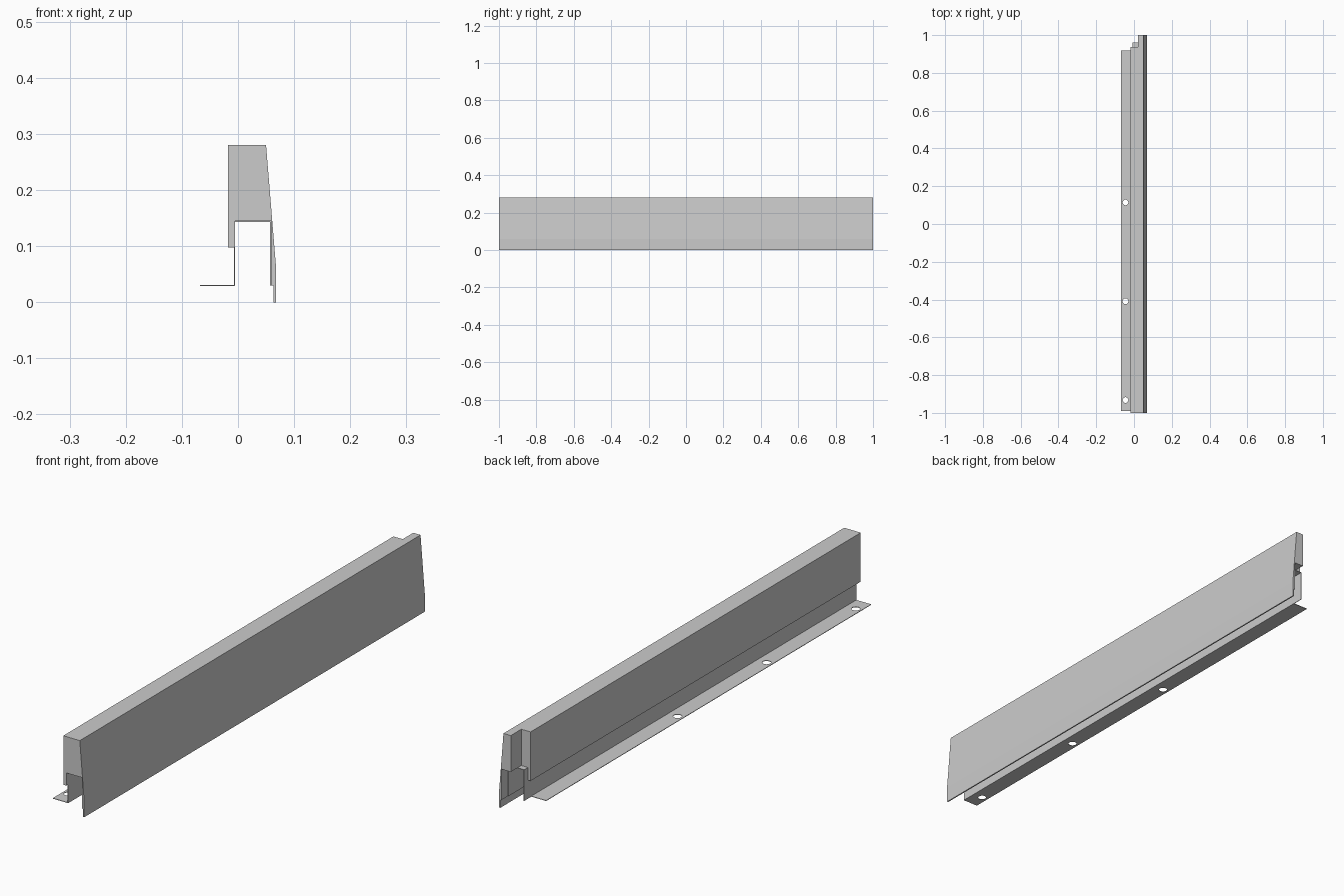
import bpy, bmesh

if "Cube" in bpy.data.objects:
    bpy.data.objects.remove(bpy.data.objects["Cube"])


def prism(name, profile, y0, y1):
    """Extrude an x-z outline along y."""
    bm = bmesh.new()
    face = bm.faces.new([bm.verts.new((x, y0, z)) for x, z in profile])
    ext = bmesh.ops.extrude_face_region(bm, geom=[face])
    for v in ext["geom"]:
        if isinstance(v, bmesh.types.BMVert):
            v.co.y = y1
    bmesh.ops.recalc_face_normals(bm, faces=bm.faces)
    mesh = bpy.data.meshes.new(name)
    bm.to_mesh(mesh)
    bm.free()
    obj = bpy.data.objects.new(name, mesh)
    bpy.context.collection.objects.link(obj)
    return obj


def rect(x0, x1, z0, z1):
    return [(x0, z0), (x1, z0), (x1, z1), (x0, z1)]


def cut(obj, cutter):
    cutter.hide_render = True
    cutter.hide_set(True)
    mod = obj.modifiers.new("cut", "BOOLEAN")
    mod.object = cutter
    mod.operation = "DIFFERENCE"
    mod.solver = "EXACT"


# Solid sill body with a sloped outer face and hollow underside
body = prism("sill_body", [
    (-0.018, 0.280), (0.050, 0.280), (0.068, 0.060), (0.068, 0.0),
    (0.063, 0.0), (0.063, 0.030), (0.059, 0.030), (0.059, 0.145),
    (-0.005, 0.145), (-0.005, 0.098), (-0.018, 0.098)], -1.0, 1.0)

# Notch that leaves a narrow tongue at the back end
cut(body, prism("notch_cutter", rect(-0.1, 0.020, 0.05, 0.35), 0.938, 1.1))

# Thin sheet channel lining the hollow
prism("channel_liner", [
    (-0.007, 0.029), (-0.005, 0.029), (-0.005, 0.143), (0.057, 0.143),
    (0.057, 0.030), (0.059, 0.030), (0.059, 0.145), (-0.007, 0.145)],
    -0.99, 0.96)

# Mounting flange with three screw holes
flange = prism("mounting_flange", rect(-0.068, -0.005, 0.029, 0.031), -0.99, 0.918)
for i, y in enumerate((-0.932, -0.409, 0.114)):
    bpy.ops.mesh.primitive_cylinder_add(vertices=24, radius=0.015, depth=0.1,
                                        location=(-0.045, y, 0.03))
    hole = bpy.context.object
    hole.name = f"hole_cutter_{i + 1}"
    cut(flange, hole)
